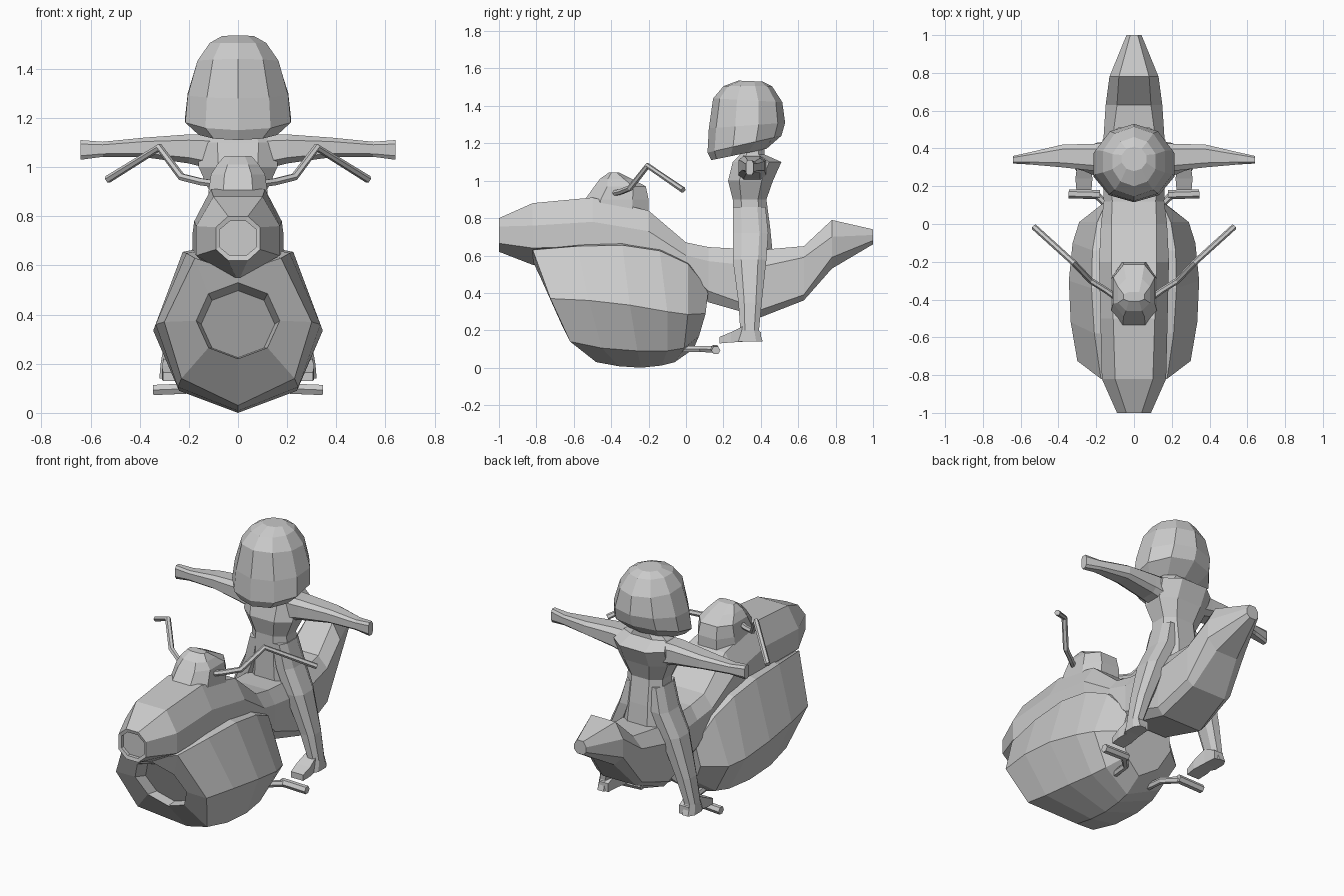
import bpy, bmesh, math

if "Cube" in bpy.data.objects:
    bpy.data.objects.remove(bpy.data.objects["Cube"])

grey = bpy.data.materials.new("plain grey")
grey.diffuse_color = (0.6, 0.6, 0.6, 1)
grey.use_nodes = True
grey.node_tree.nodes["Principled BSDF"].inputs["Base Color"].default_value = grey.diffuse_color


def add(name, mesh):
    mesh.materials.clear()
    mesh.materials.append(grey)
    ob = bpy.data.objects.new(name, mesh)
    bpy.context.collection.objects.link(ob)
    return ob


def loft(name, rings):
    """Skin a list of equal-length point rings and cap both ends."""
    bm = bmesh.new()
    rows = [[bm.verts.new(p) for p in r] for r in rings]
    n = len(rows[0])
    for a, b in zip(rows, rows[1:]):
        for i in range(n):
            j = (i + 1) % n
            bm.faces.new((a[i], a[j], b[j], b[i]))
    bm.faces.new(rows[0][::-1])
    bm.faces.new(rows[-1])
    bmesh.ops.recalc_face_normals(bm, faces=bm.faces[:])
    me = bpy.data.meshes.new(name)
    bm.to_mesh(me)
    bm.free()
    return add(name, me)


def octagon(k=0.5):
    return [(1, -k), (1, k), (k, 1), (-k, 1), (-1, k), (-1, -k), (-k, -1), (k, -1)]


def level(z, yf, yb, hw, x=0, k=0.5):
    """Horizontal eight-sided ring from front yf to back yb."""
    return [(x + u * hw, (yf + yb) / 2 + v * (yb - yf) / 2, z) for u, v in octagon(k)]


def tube(name, pts, r):
    cu = bpy.data.curves.new(name, 'CURVE')
    cu.dimensions = '3D'
    cu.bevel_depth = r
    cu.bevel_resolution = 1
    cu.use_fill_caps = True
    sp = cu.splines.new('POLY')
    sp.points.add(len(pts) - 1)
    for p, c in zip(sp.points, pts):
        p.co = (*c, 1)
    ob = bpy.data.objects.new(name + "_path", cu)
    bpy.context.collection.objects.link(ob)
    bpy.context.view_layer.update()
    me = bpy.data.meshes.new_from_object(
        ob.evaluated_get(bpy.context.evaluated_depsgraph_get()))
    bpy.data.objects.remove(ob)
    for poly in me.polygons:
        poly.use_smooth = False
    add(name, me)


def mirrored(half):
    """Half ring, bottom centre to top centre, closed across x = 0."""
    return half + [(-x, y, z) for x, y, z in half[-2:0:-1]]


# Lower pod with a sunken, slanted front opening
def opening(s, push, drop=0):
    half = [(0, -.155), (.12, -.11), (.17, 0), (.12, .11), (0, .155)]
    return mirrored([(x * s, -.73 - z * s * .45 + push, .375 + z * s - drop) for x, z in half])


pod = [
    [(0, -.48, .03), (.23, -.62, .14), (.30, -.725, .37), (.175, -.82, .63), (0, -.82, .57)],
    [(0, -.36, .008), (.245, -.45, .105), (.335, -.52, .36), (.21, -.58, .65), (0, -.58, .68)],
    [(0, -.24, .0), (.24, -.26, .09), (.345, -.3, .335), (.225, -.34, .655), (0, -.34, .7)],
    [(0, -.13, .012), (.215, -.1, .09), (.325, -.1, .3), (.22, -.14, .625), (0, -.14, .66)],
    [(0, -.06, .03), (.19, -.01, .105), (.29, .01, .285), (.195, .01, .555), (0, 0, .6)],
    [(0, .04, .1), (.11, .07, .17), (.17, .105, .29), (.145, .12, .42), (0, .1, .5)],
]
loft("lower_pod", [opening(.88, .07, .014), opening(1, 0)] + [mirrored(h) for h in pod])


# Upper body from lamp to tail: y, bottom width, width, top width, then four heights
def section(y, bw, w, tw, zb, zl, zh, zt):
    half = [(bw, zb), (w, zl), (w, zh), (tw, zt)]
    return [(x, y, z) for x, z in half] + [(-x, y, z) for x, z in half[::-1]]


stations = [
    (-.975, .033, .075, .033, .64, .675, .745, .78),
    (-.995, .033, .075, .033, .64, .675, .745, .78),
    (-1, .04, .09, .04, .62, .665, .755, .80),
    (-.82, .008, .17, .10, .55, .64, .76, .88),
    (-.5, .08, .178, .11, .55, .65, .78, .91),
    (-.2, .08, .185, .12, .55, .63, .73, .84),
    (0, .08, .175, .12, .45, .53, .60, .67),
    (.12, .12, .16, .115, .35, .41, .57, .645),
    (.4, .13, .165, .12, .27, .31, .54, .63),
    (.63, .11, .15, .09, .36, .39, .59, .65),
    (.78, .07, .13, .08, .53, .59, .70, .79),
    (1, .02, .04, .02, .66, .68, .71, .74),
]
loft("tank_and_tail", [section(*s) for s in stations])

# Instrument hump on the tank
loft("instrument_hump", [level(*r) for r in (
    (.8, -.57, -.2, .125), (.9, -.54, -.2, .12), (.97, -.49, -.215, .11),
    (1.01, -.46, -.29, .085), (1.045, -.41, -.36, .055))])


# Rider head: front z, back z, front y, back y, half width
def head_ring(zf, zb, yf, yb, hw, n=10):
    pts = []
    for i in range(n):
        a = 2 * math.pi * i / n
        t = (1 - math.cos(a)) / 2
        pts.append((hw * math.sin(a) * 1.05, yf + (yb - yf) * t, zf + (zb - zf) * t))
    return pts


loft("rider_head", [head_ring(*r) for r in (
    (1.11, 1.17, .135, .43, .16), (1.15, 1.24, .115, .51, .215),
    (1.28, 1.31, .122, .53, .205), (1.44, 1.42, .145, .515, .165),
    (1.505, 1.505, .20, .46, .115), (1.535, 1.53, .28, .41, .065))])

# Rider torso and neck
loft("rider_torso", [level(*r) for r in (
    (.55, .25, .47, .14), (.75, .25, .45, .12), (.9, .25, .43, .115),
    (1.0, .225, .465, .16), (1.1, .25, .51, .168), (1.14, .29, .42, .14),
    (1.19, .30, .42, .08))])

for side, s in (("left", -1), ("right", 1)):
    # Outstretched arm: x, front y, back y, bottom z, top z
    arm = [(.1, .28, .43, .99, 1.135), (.2, .28, .425, 1.015, 1.133),
           (.38, .30, .42, 1.04, 1.12), (.55, .315, .38, 1.042, 1.103),
           (.64, .32, .36, 1.03, 1.11)]
    loft(side + "_arm", [[(s * x, (a + b) / 2 + u * (b - a) / 2, (c + d) / 2 + v * (d - c) / 2)
                          for u, v in octagon(.6)] for x, a, b, c, d in arm])

    # Leg from the hip, spreading past the seat
    leg = [(.86, .25, .425, .045, .075), (.72, .25, .44, .055, .105),
           (.58, .25, .43, .062, .165), (.35, .28, .405, .048, .24),
           (.2, .29, .39, .035, .28), (.14, .27, .41, .04, .28)]
    loft(side + "_leg", [level(z, a, b, hw, s * x) for z, a, b, hw, x in leg])
    foot = [(.18, .13, .165, .04), (.24, .135, .19, .045), (.32, .14, .23, .035),
            (.40, .14, .19, .03)]
    loft(side + "_foot", [[(s * .265 + u * w, y, zb if v < 0 else zt)
                           for u, v in ((-1, -1), (1, -1), (1, 1), (-1, 1))]
                          for y, zb, zt, w in foot])

    # Handlebar and foot peg
    tube(side + "_handlebar", [(s * .08, -.40, .93), (s * .15, -.35, .94), (s * .23, -.30, .96),
                               (s * .32, -.205, 1.08), (s * .53, -.015, .95)], .016)
    tube(side + "_peg_stem", [(s * .11, -.06, .1), (s * .125, .08, .1), (s * .2, .155, .098)], .019)
    tube(side + "_foot_peg", [(s * .18, .155, .1), (s * .345, .16, .093)], .024)
